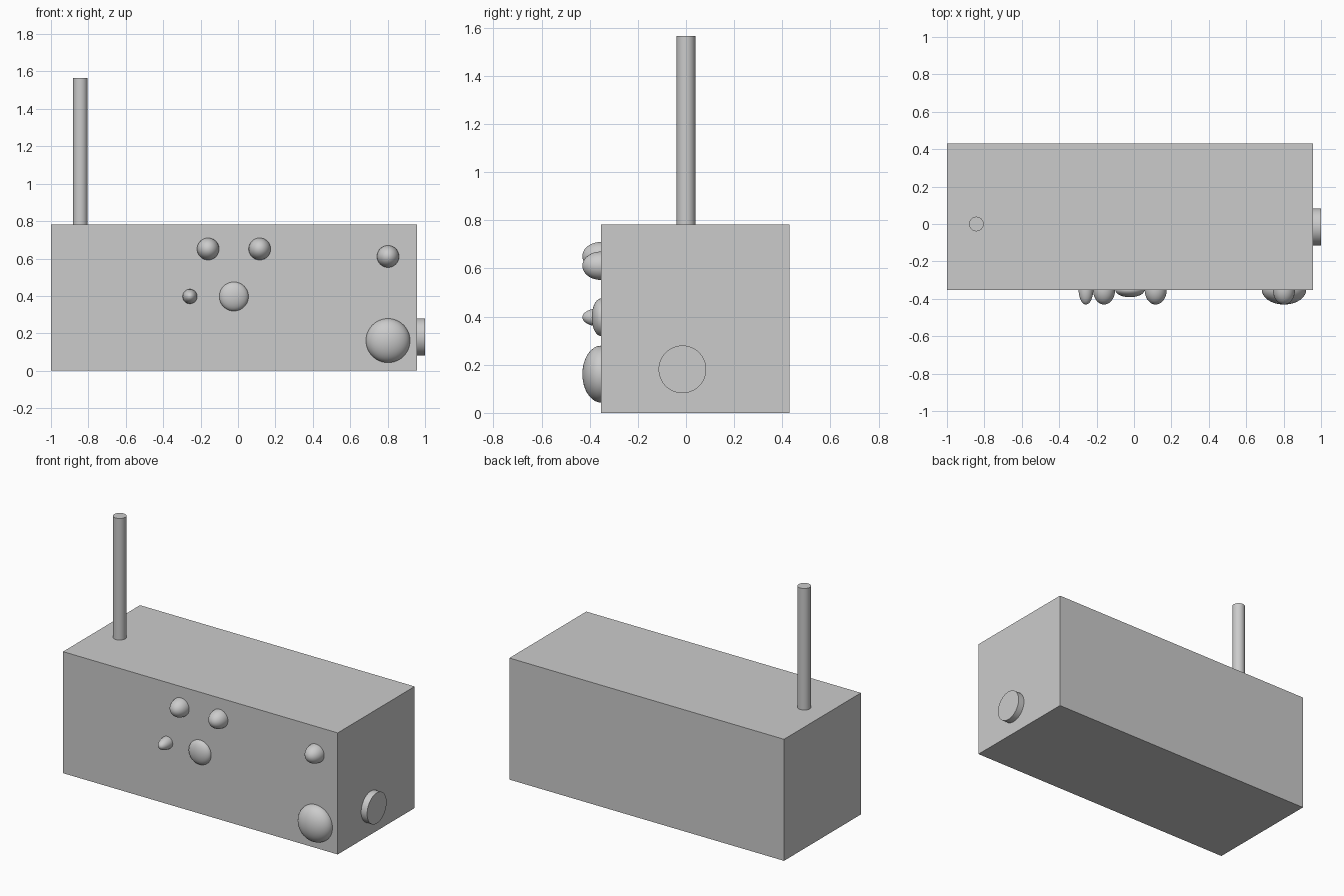
import bpy
import math

cube = bpy.data.objects.get("Cube")
if cube:
    bpy.data.objects.remove(cube, do_unlink=True)

GREY = (0.6, 0.6, 0.6, 1.0)
grey = bpy.data.materials.new("plain grey")
grey.use_nodes = True
grey.diffuse_color = GREY
for node in grey.node_tree.nodes:
    if node.type == 'BSDF_PRINCIPLED':
        node.inputs["Base Color"].default_value = GREY


def finish(name, smooth=True):
    """Name the active part, apply its scale, colour and shade it."""
    obj = bpy.context.object
    obj.name = name
    obj.data.name = name
    bpy.ops.object.transform_apply(location=False, rotation=True, scale=True)
    obj.data.materials.append(grey)
    if smooth:
        bpy.ops.object.shade_smooth_by_angle(angle=math.radians(40))
    return obj


# Case
SIDE = 0.783
LENGTH = 2.5 * SIDE
CASE_X = -1 + LENGTH / 2
CASE_Y = 0.039
FRONT = CASE_Y - SIDE / 2
bpy.ops.mesh.primitive_cube_add(size=1, location=(CASE_X, CASE_Y, SIDE / 2))
bpy.context.object.scale = (LENGTH, SIDE, SIDE)
finish("case", smooth=False)

# Antenna standing on the case
bpy.ops.mesh.primitive_cylinder_add(vertices=48, radius=0.039, depth=SIDE,
                                    location=(-0.843, 0, SIDE * 1.5))
finish("antenna")

# Round side knob, sunk into the left end
bpy.ops.mesh.primitive_cylinder_add(vertices=64, radius=0.099, depth=0.078,
                                    location=(0.961, -0.015, 0.181),
                                    rotation=(0, math.pi / 2, 0))
finish("side_knob")

# Domed front buttons: name, x, z, radius, bulge
buttons = [
    ("upper_right_button", -0.16, 0.651, 0.059, 0.078),
    ("upper_left_button", 0.116, 0.651, 0.059, 0.078),
    ("small_button", -0.257, 0.397, 0.039, 0.078),
    ("centre_button", -0.022, 0.397, 0.078, 0.039),
    ("corner_button", 0.802, 0.611, 0.059, 0.078),
    ("large_dial", 0.802, 0.161, 0.118, 0.078),
]
for name, x, z, radius, bulge in buttons:
    bpy.ops.mesh.primitive_uv_sphere_add(segments=48, ring_count=24, radius=1,
                                         location=(x, FRONT, z))
    bpy.context.object.scale = (radius, bulge, radius)
    finish(name)
